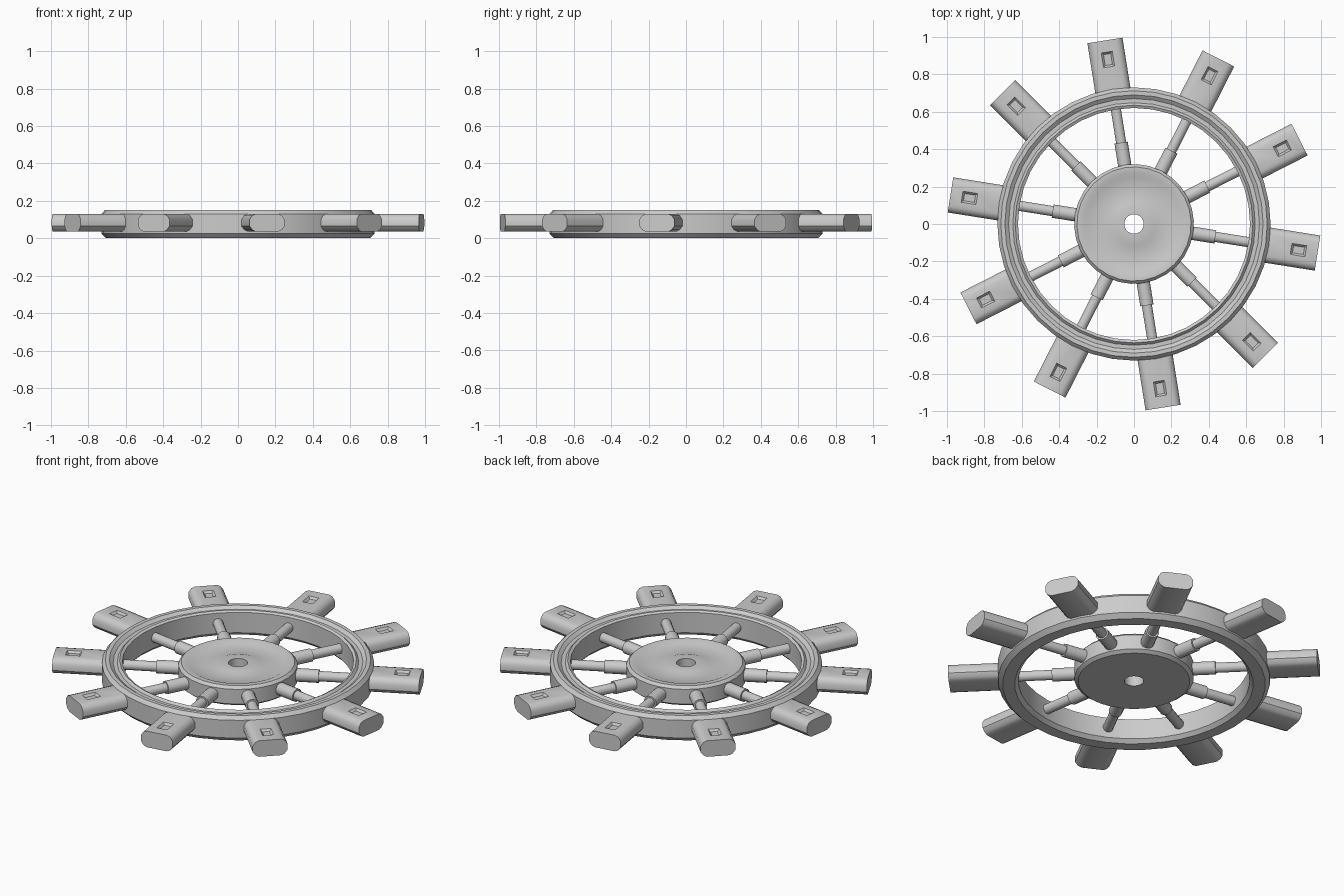
import bpy, bmesh, math
from mathutils import Matrix, Vector

if "Cube" in bpy.data.objects:
    bpy.data.objects.remove(bpy.data.objects["Cube"])

COUNT = 10
START = math.radians(-9)
MID_Z = 0.08


def finish(bm, name, angle=35):
    bmesh.ops.recalc_face_normals(bm, faces=bm.faces)
    mesh = bpy.data.meshes.new(name)
    bm.to_mesh(mesh)
    bm.free()
    ob = bpy.data.objects.new(name, mesh)
    bpy.context.collection.objects.link(ob)
    bpy.ops.object.select_all(action='DESELECT')
    ob.select_set(True)
    bpy.context.view_layer.objects.active = ob
    bpy.ops.object.shade_smooth_by_angle(angle=math.radians(angle))
    return ob


def lathe(name, profile, sides):
    """Revolve a closed (radius, z) profile around z."""
    bm = bmesh.new()
    rings = []
    for i in range(sides):
        a = START + math.tau * i / sides
        rings.append([bm.verts.new((r * math.cos(a), r * math.sin(a), z)) for r, z in profile])
    n = len(profile)
    for i in range(sides):
        p, q = rings[i], rings[(i + 1) % sides]
        for j in range(n):
            k = (j + 1) % n
            bm.faces.new((p[j], q[j], q[k], p[k]))
    return finish(bm, name)


def radial_bar(name, index, section, r0, r1, dimple=False):
    """Extrude a (width, z) cross-section outwards from r0 to r1."""
    bm = bmesh.new()
    a = [bm.verts.new((r0, y, z)) for y, z in section]
    b = [bm.verts.new((r1, y, z)) for y, z in section]
    n = len(section)
    for j in range(n):
        k = (j + 1) % n
        bm.faces.new((a[j], a[k], b[k], b[j]))
    bm.faces.new(a)
    bm.faces.new(b)
    if dimple:
        # shallow fixing recess on the upper face near the tip
        top = max(bm.faces, key=lambda f: f.calc_center_median().z)
        bmesh.ops.inset_individual(bm, faces=[top], thickness=0.02)
        centre = Vector((0.89, 0, top.calc_center_median().z))
        for v in top.verts:
            v.co = centre + Vector((math.copysign(0.04, v.co.x - centre.x),
                                    math.copysign(0.03, v.co.y), 0))
        bmesh.ops.inset_individual(bm, faces=[top], thickness=0.015, depth=-0.012)
    angle = START + math.tau * index / COUNT
    bmesh.ops.transform(bm, matrix=Matrix.Rotation(angle, 4, 'Z'), verts=bm.verts)
    return finish(bm, name)


def round_section(radius, sides=12):
    return [(radius * math.cos(math.tau * (i + 0.5) / sides),
             MID_Z + radius * math.sin(math.tau * (i + 0.5) / sides)) for i in range(sides)]


# Outer rim with a shallow groove on top
lathe("rim", [(0.62, 0.02), (0.64, 0.0), (0.705, 0.0), (0.73, 0.025), (0.73, 0.13),
              (0.712, 0.15), (0.69, 0.15), (0.67, 0.135), (0.648, 0.135),
              (0.635, 0.148), (0.62, 0.14)], 40)

# Hub disc with a bored centre and dished top
lathe("hub", [(0.052, 0.02), (0.30, 0.02), (0.32, 0.035), (0.32, 0.122), (0.305, 0.137),
              (0.275, 0.137), (0.25, 0.125), (0.13, 0.125), (0.11, 0.132), (0.052, 0.132)], 30)

# Flattened grip cross-section
half = [(0.095, 0.065), (0.095, 0.10), (0.08, 0.122), (0.06, 0.13)]
grip = [(0.06, 0.035), (0.08, 0.045)] + half
grip += [(-y, z) for y, z in reversed(grip)]

# Spokes, sockets and grips
for i in range(COUNT):
    radial_bar(f"spoke_{i + 1}", i, round_section(0.028), 0.28, 0.64)
    radial_bar(f"spoke_socket_{i + 1}", i, round_section(0.037), 0.28, 0.44)
    radial_bar(f"grip_{i + 1}", i, grip, 0.70, 0.993, dimple=True)
